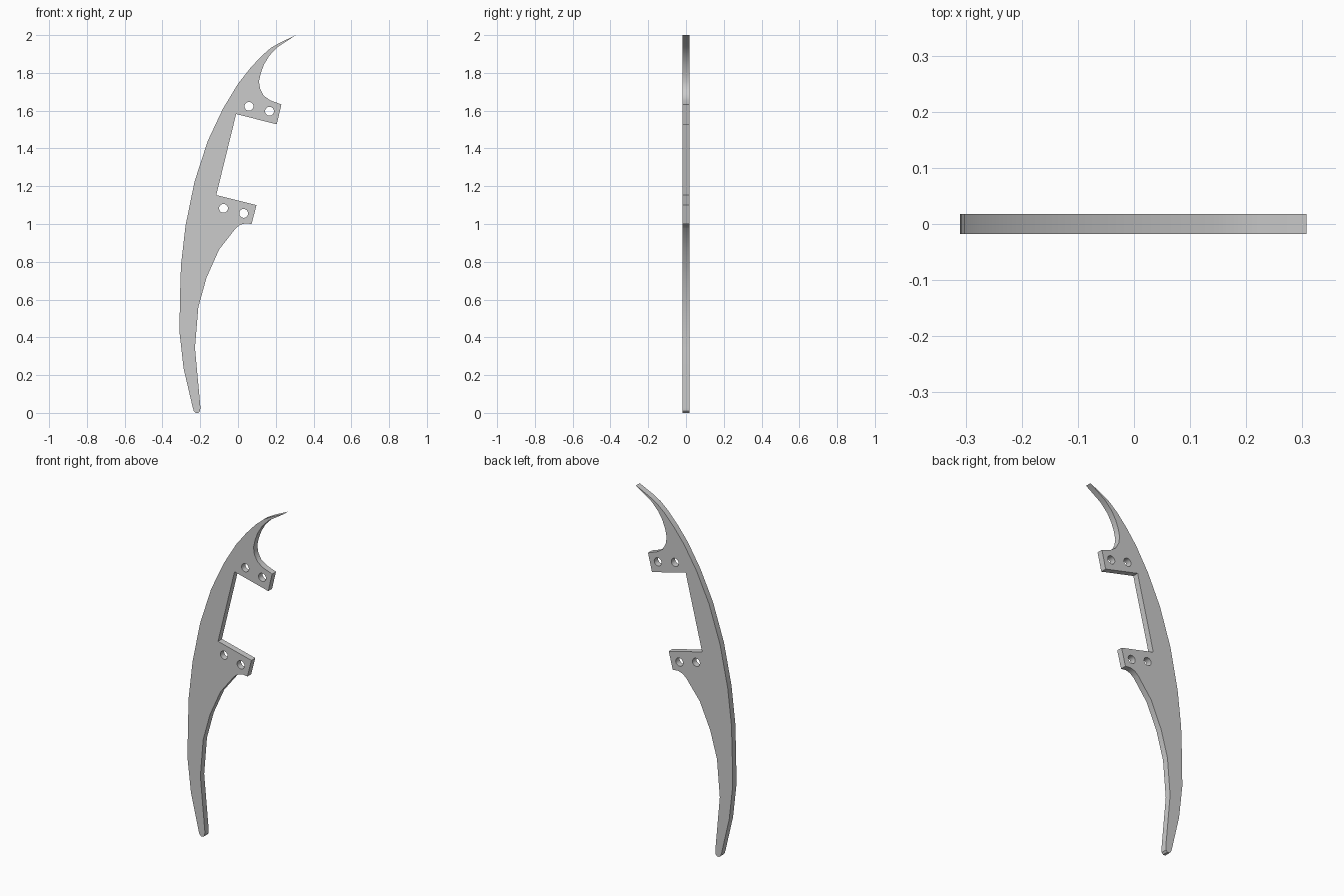
import bpy, bmesh, math
from mathutils import Matrix

if "Cube" in bpy.data.objects:
    bpy.data.objects.remove(bpy.data.objects["Cube"])

HALF = 0.0175

# outline sections of the limb plate, as (x, z)
outer_edge = [(0.307, 2.0), (0.222, 1.96), (0.175, 1.933), (0.125, 1.89), (0.065, 1.825),
              (0.0, 1.742), (-0.08, 1.61), (-0.16, 1.44), (-0.23, 1.225), (-0.278, 0.99),
              (-0.302, 0.78), (-0.307, 0.62), (-0.31, 0.43), (-0.288, 0.235), (-0.24, 0.03)]
foot_tip = [(-0.234, 0.01), (-0.224, 0.0), (-0.21, 0.0), (-0.201, 0.01), (-0.199, 0.03)]
inner_edge = [(-0.228, 0.345), (-0.21, 0.56), (-0.167, 0.715), (-0.1, 0.865), (-0.013, 0.976),
              (0.01, 0.995), (0.04, 1.004), (0.072, 1.0)]
grip_notch = [(0.098, 1.1), (-0.115, 1.153), (-0.01, 1.582), (0.205, 1.528), (0.23, 1.633)]
hook_edge = [(0.172, 1.654), (0.137, 1.678), (0.117, 1.715), (0.111, 1.755), (0.121, 1.8),
             (0.138, 1.845), (0.165, 1.89), (0.21, 1.937)]
holes = [(0.058, 1.623), (0.167, 1.597), (-0.077, 1.083), (0.03, 1.056)]


def add_loop(curve, pts):
    s = curve.splines.new('POLY')
    s.points.add(len(pts) - 1)
    for p, (x, z) in zip(s.points, pts):
        p.co = (x, z, 0, 1)
    s.use_cyclic_u = True


def circle(cx, cz, r=0.0235, n=24):
    return [(cx + r * math.cos(i * math.tau / n), cz + r * math.sin(i * math.tau / n))
            for i in range(n)]


# filled profile with bolt holes, extruded to the plate thickness
curve = bpy.data.curves.new("limb_plate", 'CURVE')
curve.dimensions = '2D'
curve.fill_mode = 'BOTH'
curve.extrude = HALF
add_loop(curve, outer_edge + foot_tip + inner_edge + grip_notch + hook_edge)
for c in holes:
    add_loop(curve, circle(*c))
plate = bpy.data.objects.new("limb_plate", curve)
bpy.context.collection.objects.link(plate)
bpy.context.view_layer.objects.active = plate
plate.select_set(True)
bpy.ops.object.convert(target='MESH')
plate = bpy.context.object

# stand upright, weld the faces to the rim
bm = bmesh.new()
bm.from_mesh(plate.data)
bmesh.ops.transform(bm, matrix=Matrix.Rotation(math.pi / 2, 4, 'X'), verts=bm.verts)
bmesh.ops.remove_doubles(bm, verts=bm.verts, dist=0.0005)
bmesh.ops.recalc_face_normals(bm, faces=bm.faces)
bm.to_mesh(plate.data)
bm.free()
bpy.ops.object.shade_smooth_by_angle(angle=math.radians(30))
